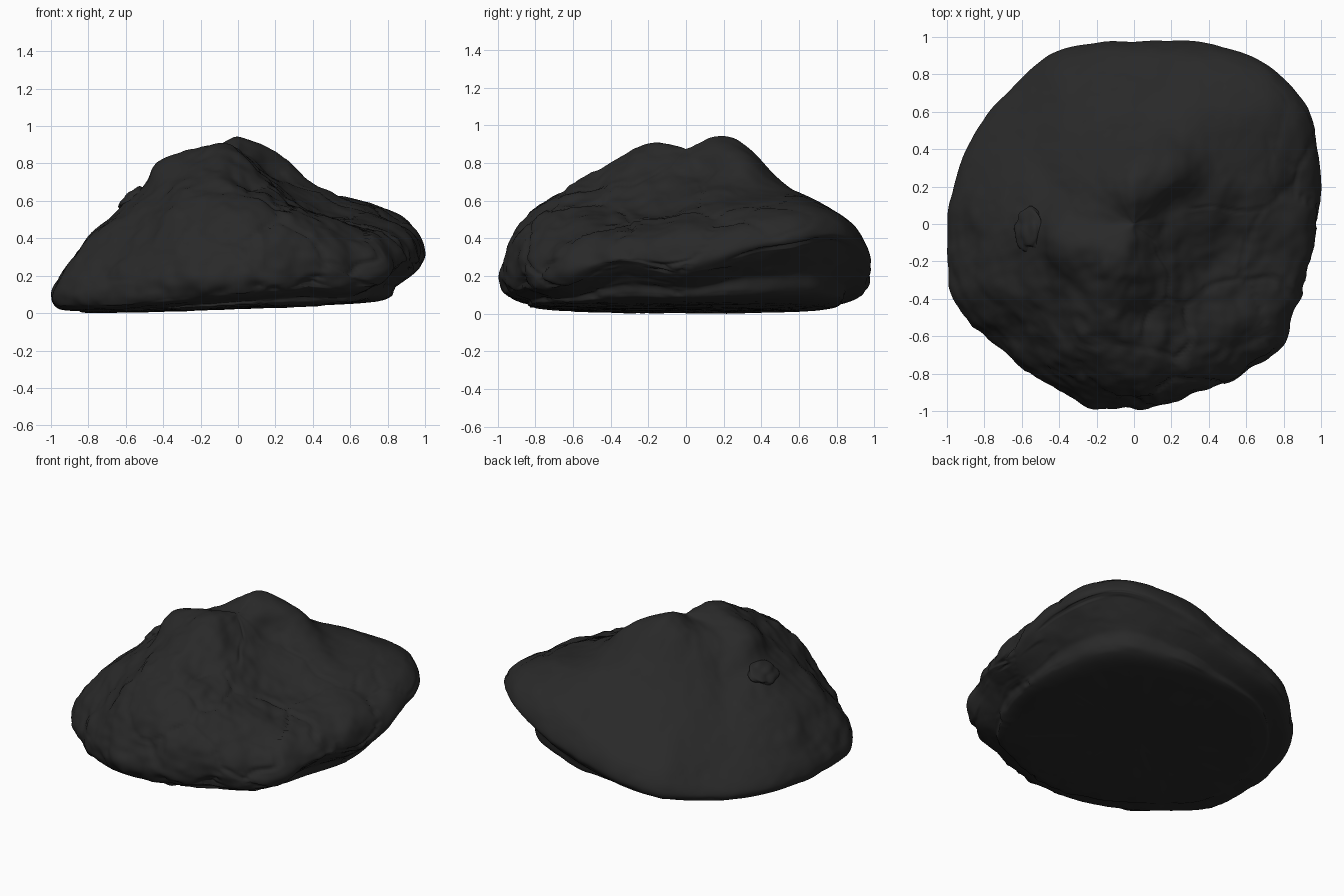
import bpy, bmesh, math
from mathutils import Vector, noise

if "Cube" in bpy.data.objects:
    bpy.data.objects.remove(bpy.data.objects["Cube"], do_unlink=True)

# One dark stone colour
stone = bpy.data.materials.new("dark stone")
stone.use_nodes = True
colour = (0.022, 0.022, 0.022, 1)
stone.diffuse_color = colour
shader = next(n for n in stone.node_tree.nodes if n.type == "BSDF_PRINCIPLED")
shader.inputs["Base Color"].default_value = colour
shader.inputs["Roughness"].default_value = 0.9

# Contours in hundredths, at sixteen bearings counter-clockwise from +x
OUTLINE = [98, 105, 112, 104, 98, 100, 98, 98, 99, 104, 97, 98, 98, 98, 100, 97]
SUMMIT = [74, 77, 87, 93, 96, 93, 88, 85, 85, 90, 92, 92, 88, 80, 74, 72]
UPPER = [60, 64, 69, 73, 72, 65, 61, 61, 69, 69, 72, 77, 75, 67, 58, 56]
LOWER = [52, 59, 63, 60, 51, 44, 38, 41, 48, 48, 50, 62, 63, 59, 51, 48]
SHOULDER = [44, 52, 56, 49, 37, 28, 21, 22, 26, 28, 30, 39, 43, 44, 40, 41]
FOOT = [24, 35, 40, 29, 17, 10, 6, 5, 5, 5, 6, 9, 13, 16, 16, 28]
SPOKES, STEPS = 256, 14


def catmull(a, b, c, d, t):
    return 0.5 * (2 * b + (c - a) * t + (2 * a - 5 * b + 4 * c - d) * t ** 2
                  + (3 * b - a - 3 * c + d) * t ** 3)


def around(values, turn):
    """Smooth periodic lookup of a contour."""
    n = len(values)
    i = int(turn * n)
    return catmull(*(values[(i + k) % n] for k in (-1, 0, 1, 2)), turn * n - i) / 100


def spoke(turn):
    """Section of the rock from summit over the rim to the underside centre."""
    angle = turn * math.tau
    way = Vector((math.cos(angle), math.sin(angle)))
    radius = around(OUTLINE, turn)
    shoulder, foot = around(SHOULDER, turn), around(FOOT, turn)
    base = lambda f: 0.045 + 0.03 * way.x * f
    keys = [(0, 0.9), (0.25, around(SUMMIT, turn)), (0.5, around(UPPER, turn)),
            (0.75, around(LOWER, turn)), (0.93, shoulder),
            (1, foot + 0.35 * (shoulder - foot)), (0.965, foot),
            (0.86, base(0.86) + 0.55 * (foot - base(0.86))),
            (0.74, base(0.74) + 0.1 * (foot - base(0.74))), (0, base(0))]
    keys = [Vector((way.x * radius * f, way.y * radius * f, z)) for f, z in keys]
    ends = [keys[0]] + keys + [keys[-1]]
    path = [catmull(*ends[i:i + 4], s / STEPS)
            for i in range(len(keys) - 1) for s in range(STEPS)]
    return path + [keys[-1]]


def skin(bm):
    """Join neighbouring spokes with quads and weld the two poles."""
    rows = [[bm.verts.new(p) for p in spoke(k / SPOKES)] for k in range(SPOKES)]
    for k, row in enumerate(rows):
        after = rows[(k + 1) % SPOKES]
        for j in range(len(row) - 1):
            bm.faces.new((row[j], row[j + 1], after[j + 1], after[j]))
    bmesh.ops.remove_doubles(bm, verts=bm.verts[:], dist=0.0004)
    bmesh.ops.recalc_face_normals(bm, faces=bm.faces[:])
    bm.normal_update()


# Local hollows (negative) and swellings: centre, reach, amount
FEATURES = [((0.22, 0.06, 0.8), 0.12, -0.04), ((0.05, -0.48, 0.7), 0.12, -0.03),
            ((0.2, -0.6, 0.6), 0.1, -0.03), ((0.55, -0.65, 0.42), 0.1, -0.03),
            ((-0.37, -0.1, 0.78), 0.12, 0.06), ((0.24, 0.34, 0.8), 0.14, 0.03),
            ((0.45, 0.22, 0.63), 0.1, 0.03), ((0.75, -0.05, 0.5), 0.16, 0.03),
            ((0.85, 0.2, 0.52), 0.1, -0.03), ((0.95, 0.58, 0.4), 0.14, 0.03),
            ((0.78, -0.64, 0.28), 0.12, 0.03), ((0.38, -0.85, 0.2), 0.1, -0.04),
            ((-0.22, -0.94, 0.2), 0.1, 0.03)]


def roughness(p, normal):
    front = min(1, max(0.3, 0.6 - 0.7 * p.y))
    amount = 0.016 * noise.noise(p * 3.5) + 0.022 * front * noise.noise(p * 7)
    amount += 0.009 * front * noise.noise(p * 17)
    # Jagged cracks between blocks, strongest on the front and left
    warped = p + 0.12 * noise.noise_vector(p * 4)
    near = noise.voronoi(warped * 2)[0]
    crack = max(0, 1 - (near[1] - near[0]) / 0.05)
    amount -= 0.016 * crack * max(0, min(1, p.x - p.y + 0.1))
    for centre, reach, lift in FEATURES:
        amount += lift * math.exp(-((p - Vector(centre)).length / reach) ** 2)
    # Keep the underside nearly flat
    return amount * (0.25 if normal.z < -0.7 else 1)


def add_object(name, bm):
    mesh = bpy.data.meshes.new(name)
    bm.to_mesh(mesh)
    bm.free()
    mesh.materials.append(stone)
    for face in mesh.polygons:
        face.use_smooth = True
    obj = bpy.data.objects.new(name, mesh)
    bpy.context.collection.objects.link(obj)
    return obj


# Main boulder, roughened along its normals
bm = bmesh.new()
skin(bm)
shifts = [(v, v.normal * roughness(v.co, v.normal)) for v in bm.verts]
for v, shift in shifts:
    v.co += shift
lowest = min(v.co.z for v in bm.verts)
boulder = add_object("boulder", bm)
boulder.location.z = -lowest

# Loose flake half buried in the right flank
bm = bmesh.new()
bmesh.ops.create_icosphere(bm, subdivisions=4, radius=1)
for v in bm.verts:
    v.co *= 1 + 0.25 * noise.noise(v.co * 1.7)
    v.co = Vector((v.co.x * 0.09, v.co.y * 0.11, v.co.z * 0.04))
flake = add_object("flake", bm)
flake.location = (-0.555, -0.03, 0.615)
flake.rotation_euler = (0, math.radians(-35), 0)
